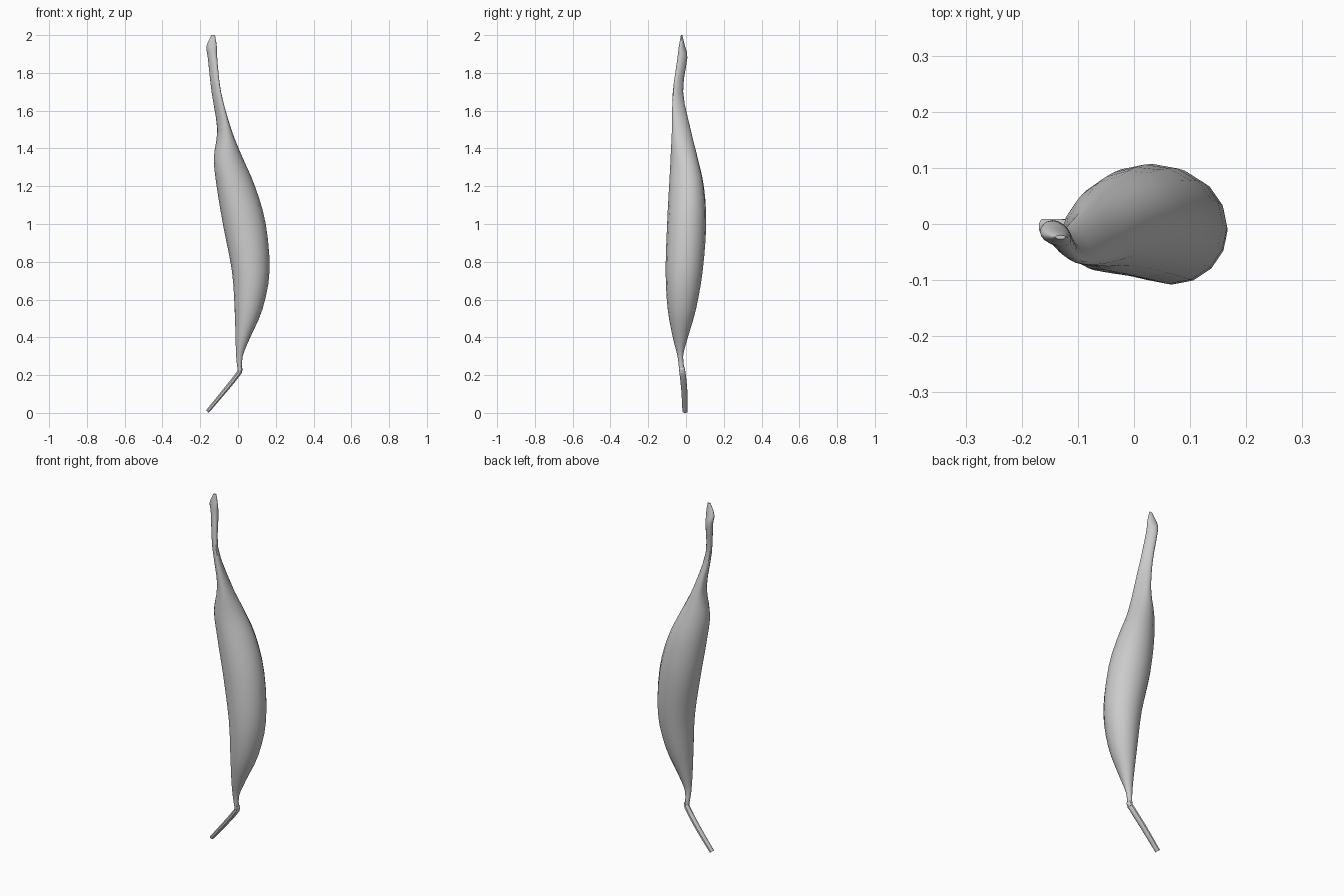
import bpy
import bmesh
import math

default_cube = bpy.data.objects.get("Cube")
if default_cube:
    bpy.data.objects.remove(default_cube, do_unlink=True)

# Single flat colour
grey = bpy.data.materials.new("plain grey")
grey.use_nodes = True
tone = (0.6, 0.6, 0.6, 1.0)
grey.diffuse_color = tone
grey.node_tree.nodes["Principled BSDF"].inputs["Base Color"].default_value = tone


def spline(before, start, end, after, t):
    """Catmull-Rom blend of two neighbouring sections."""
    return [0.5 * (2 * b + (c - a) * t + (2 * a - 5 * b + 4 * c - d) * t * t
                   + (3 * b - a - 3 * c + d) * t ** 3)
            for a, b, c, d in zip(before, start, end, after)]


def refine(sections, steps):
    """Add smooth in-between sections."""
    last = len(sections) - 1
    result = []
    for i in range(last):
        for step in range(steps):
            result.append(spline(sections[max(i - 1, 0)], sections[i], sections[i + 1],
                                 sections[min(i + 2, last)], step / steps))
    result.append(sections[last])
    return result


def loft(name, sections, sides, tilt=0.0, turn=0.0):
    """Skin skewed oval sections: height, x range, y range, skew."""
    bm = bmesh.new()
    rings = []
    for z, x_low, x_high, y_low, y_high, skew in sections:
        ring = []
        for i in range(sides):
            angle = math.tau * i / sides + turn
            dx = math.cos(angle) * (x_high - x_low) / 2
            dy = math.sin(angle + skew) * (y_high - y_low) / 2
            ring.append(bm.verts.new(((x_low + x_high) / 2 + dx,
                                      (y_low + y_high) / 2 + dy, z + tilt * dx)))
        rings.append(ring)
    for lower, upper in zip(rings, rings[1:]):
        for i in range(sides):
            j = (i + 1) % sides
            bm.faces.new((lower[i], lower[j], upper[j], upper[i]))
    bm.faces.new(rings[0])
    bm.faces.new(rings[-1])
    bmesh.ops.recalc_face_normals(bm, faces=bm.faces)
    mesh = bpy.data.meshes.new(name)
    bm.to_mesh(mesh)
    bm.free()
    mesh.materials.append(grey)
    part = bpy.data.objects.new(name, mesh)
    bpy.context.collection.objects.link(part)
    bpy.ops.object.select_all(action='DESELECT')
    part.select_set(True)
    bpy.context.view_layer.objects.active = part
    bpy.ops.object.shade_smooth_by_angle(angle=math.radians(40))
    return part


# Swollen belly narrowing into the long upper tendon
belly = [
    (.21, 0, .02, -.035, -.005, 0),
    (.3, -.01, .025, -.045, -.015, 0),
    (.4, -.013, .065, -.07, .01, 0),
    (.55, -.018, .13, -.097, .053, 0),
    (.75, -.032, .167, -.108, .088, 0),
    (1, -.08, .147, -.1, .107, 0),
    (1.2, -.113, .09, -.09, .095, .1),
    (1.35, -.128, .025, -.082, .062, .1),
    (1.5, -.11, -.035, -.075, .025, -.3),
    (1.7, -.14, -.09, -.07, -.015, -.7),
    (1.88, -.16, -.11, -.045, .007, -.4),
    (1.94, -.167, -.112, -.038, -.005, -.3),
    (2, -.14, -.122, -.027, -.02, 0),
]
loft("muscle_belly", refine(belly, 3), 16)

# Flat lower tendon slanting off to one side
strap = [
    (.007, -.17, -.154, -.02, .01, 0),
    (.12, -.078, -.058, -.026, .008, 0),
    (.215, -.003, .018, -.036, -.002, 0),
    (.245, .004, .024, -.038, -.01, 0),
]
loft("lower_tendon", refine(strap, 2), 8, tilt=-.85, turn=math.pi / 8)
